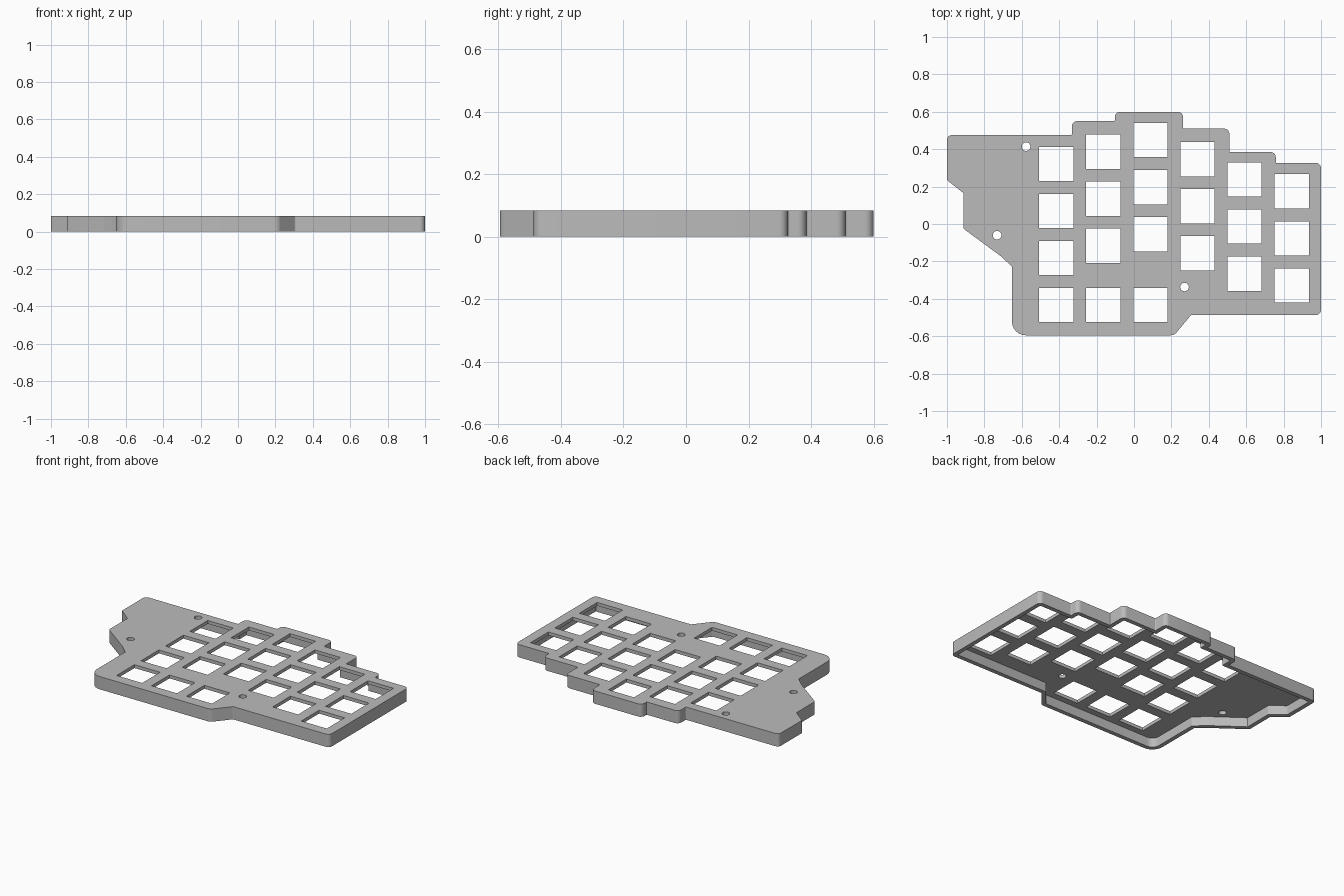
import bpy, bmesh, math
from mathutils import Vector

HEIGHT, PLATE, WALL = 0.083, 0.022, 0.028
HOLE, PITCH = 0.184, 0.2515

default = bpy.data.objects.get("Cube")
if default:
    bpy.data.objects.remove(default, do_unlink=True)

grey = bpy.data.materials.new("case grey")
grey.use_nodes = True
colour = (0.5, 0.5, 0.5, 1)
grey.diffuse_color = colour
grey.node_tree.nodes["Principled BSDF"].inputs["Base Color"].default_value = colour

# Clockwise outline: x, y, corner radius
OUTLINE = [
    (-1, .475, .025), (-.332, .475, .005), (-.332, .55, .028), (-.102, .55, .005),
    (-.102, .6, .028), (.262, .6, .028), (.262, .51, .005), (.51, .51, .028),
    (.51, .385, .005), (.758, .385, .028), (.758, .326, .005), (1, .326, .028),
    (1, -.487, .028), (.305, -.487, .01), (.215, -.595, .04), (-.653, -.595, .075),
    (-.653, -.227, .005), (-.715, -.17, .02), (-.912, -.025, .015),
    (-.912, .165, .005), (-1, .235, .01)]


def inset(outline, d):
    """Move every edge of a clockwise outline inwards by d."""
    result = []
    for i, (x, y, r) in enumerate(outline):
        p = Vector((x, y))
        a = (p - Vector(outline[i - 1][:2])).normalized()
        b = (Vector(outline[(i + 1) % len(outline)][:2]) - p).normalized()
        na, nb = Vector((a.y, -a.x)), Vector((b.y, -b.x))
        q = p + (na + nb) * d / (1 + na.dot(nb))
        result.append((q.x, q.y, max(r - d, .004)))
    return result


def rounded(outline, steps=6):
    """Replace each corner by a tangent arc."""
    points = []
    for i, (x, y, r) in enumerate(outline):
        p = Vector((x, y))
        a = (Vector(outline[i - 1][:2]) - p).normalized()
        b = (Vector(outline[(i + 1) % len(outline)][:2]) - p).normalized()
        half = a.angle(b) / 2
        centre = p + (a + b).normalized() * r / math.sin(half)
        start = p + a * r / math.tan(half) - centre
        end = p + b * r / math.tan(half) - centre
        turn = math.atan2(start.x * end.y - start.y * end.x, start.dot(end))
        for k in range(steps + 1):
            t = turn * k / steps
            c, s = math.cos(t), math.sin(t)
            points.append(centre + Vector((c * start.x - s * start.y,
                                           s * start.x + c * start.y)))
    return points


def prisms(name, loops, z0, z1):
    """Extrude closed loops from z0 to z1 as one object."""
    bm = bmesh.new()
    for loop in loops:
        face = bm.faces.new([bm.verts.new((x, y, z0)) for x, y in loop])
        top = bmesh.ops.extrude_face_region(bm, geom=[face])["geom"]
        verts = [v for v in top if isinstance(v, bmesh.types.BMVert)]
        bmesh.ops.translate(bm, vec=(0, 0, z1 - z0), verts=verts)
    bmesh.ops.recalc_face_normals(bm, faces=bm.faces)
    mesh = bpy.data.meshes.new(name)
    bm.to_mesh(mesh)
    bm.free()
    obj = bpy.data.objects.new(name, mesh)
    bpy.context.collection.objects.link(obj)
    mesh.materials.append(grey)
    return obj


def square(x, y):
    h = HOLE / 2
    return [(x - h, y - h), (x - h, y + h), (x + h, y + h), (x + h, y - h)]


def circle(x, y, r=.023, n=24):
    return [(x + r * math.cos(math.tau * k / n), y + r * math.sin(math.tau * k / n))
            for k in range(n)]


# Key openings: six staggered columns of three, plus a lower row of three
tops = [.321, .386, .449, .347, .238, .174]
columns = [-.415 + PITCH * i for i in range(6)]
openings = [square(x, y - PITCH * row) for x, y in zip(columns, tops) for row in range(3)]
openings += [square(x, -.433) for x in columns[:3]]
screws = [circle(-.577, .414), circle(-.732, -.06), circle(.27, -.337)]

# Solid body, hollowed from below and pierced through the plate
case = prisms("keyboard_case", [rounded(OUTLINE)], 0, HEIGHT)
cutters = [
    prisms("cavity_cutter", [rounded(inset(OUTLINE, WALL))], -.05, HEIGHT - PLATE),
    prisms("opening_cutter", openings + screws, -.1, HEIGHT + .05)]

bpy.ops.object.select_all(action="DESELECT")
bpy.context.view_layer.objects.active = case
case.select_set(True)
for cutter in cutters:
    cutter.hide_render = True
    cut = case.modifiers.new(cutter.name, "BOOLEAN")
    cut.operation, cut.solver, cut.object = "DIFFERENCE", "EXACT", cutter
    bpy.ops.object.modifier_apply(modifier=cut.name)
    bpy.data.objects.remove(cutter, do_unlink=True)
bpy.ops.object.shade_smooth_by_angle(angle=math.radians(30))
